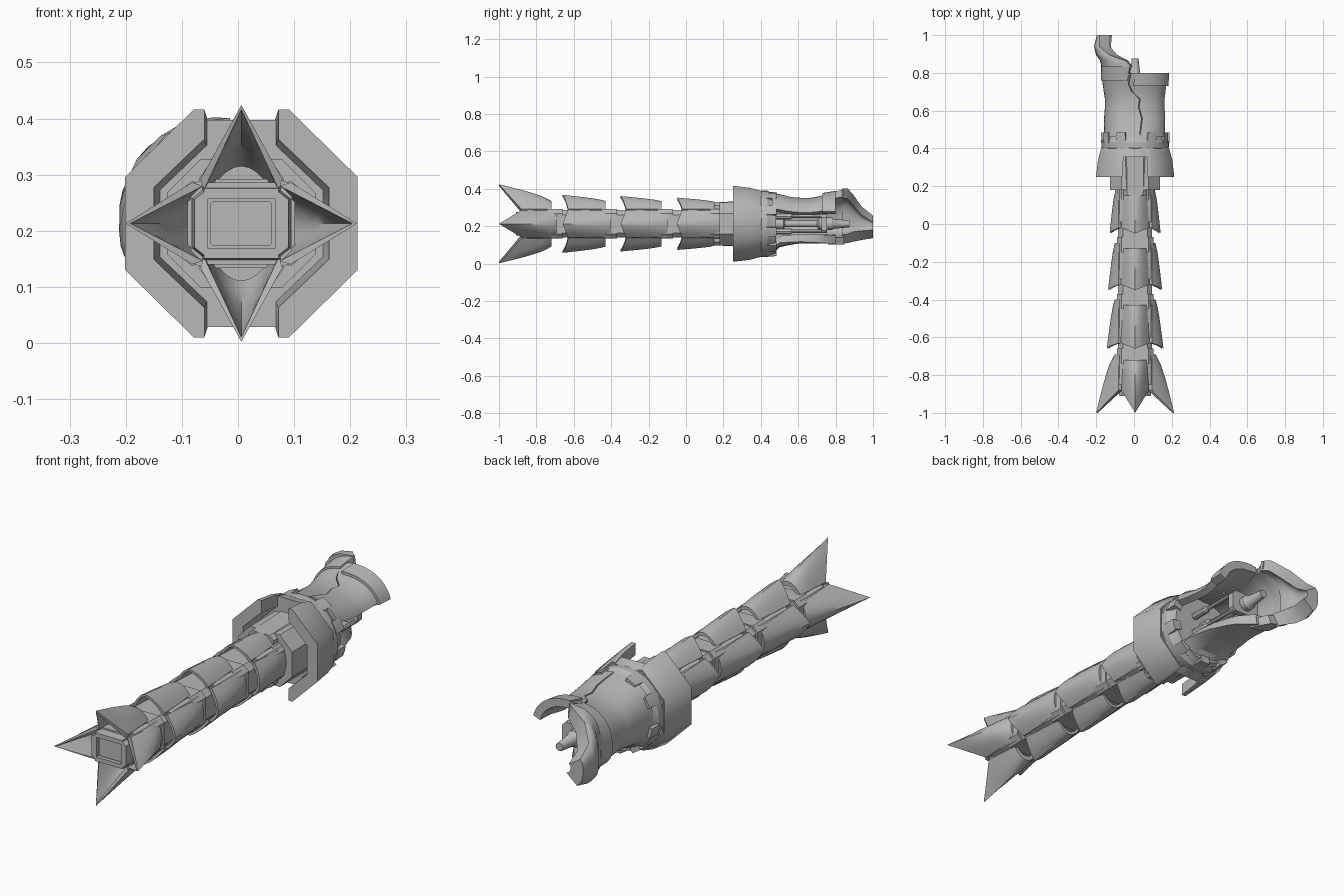
import bpy, bmesh, math

if "Cube" in bpy.data.objects:
    bpy.data.objects.remove(bpy.data.objects["Cube"])

CX, CZ = 0.006, 0.213          # long axis of the model
metal = bpy.data.materials.new("grey_metal")
metal.diffuse_color = (0.48, 0.48, 0.48, 1)
metal.use_nodes = True
metal.node_tree.nodes["Principled BSDF"].inputs["Base Color"].default_value = metal.diffuse_color


def loft(name, sections, angle=32):
    """Skin a list of equal closed loops and cap both ends."""
    bm = bmesh.new()
    rings = [[bm.verts.new(p) for p in s] for s in sections]
    n = len(rings[0])
    for a, b in zip(rings, rings[1:]):
        for i in range(n):
            j = (i + 1) % n
            bm.faces.new((a[i], a[j], b[j], b[i]))
    for r in (rings[0], rings[-1]):
        bm.faces.new(r)
    bmesh.ops.recalc_face_normals(bm, faces=bm.faces)
    me = bpy.data.meshes.new(name)
    bm.to_mesh(me)
    bm.free()
    me.materials.append(metal)
    ob = bpy.data.objects.new(name, me)
    bpy.context.collection.objects.link(ob)
    bpy.ops.object.select_all(action='DESELECT')
    ob.select_set(True)
    bpy.context.view_layer.objects.active = ob
    bpy.ops.object.shade_smooth_by_angle(angle=math.radians(angle))
    return ob


def bulge(v, p):
    return math.copysign(abs(v) ** p, v)


def arc_shell(name, stations, steps=20, p=0.85):
    """Curved plate: stations are (y, rx, rz above, rz below, thickness, start, end degrees)."""
    secs = []
    for y, rx, up, low, th, a0, a1 in stations:
        out, inn = [], []
        for i in range(steps + 1):
            a = math.radians(a0 + (a1 - a0) * i / steps)
            cx, sz = bulge(math.cos(a), p), bulge(math.sin(a), p)
            rz = up if sz > 0 else low
            out.append((CX + rx * cx, y, CZ + rz * sz))
            inn.append((CX + (rx - th) * cx, y, CZ + (rz - th) * sz))
        secs.append(out + inn[::-1])
    return loft(name, secs)


def prism(name, outline, stations, angle=32):
    """Outline (x, z about the axis) carried along y; stations are (y, scale)."""
    return loft(name, [[(CX + x * s, y, CZ + z * s) for x, z in outline] for y, s in stations], angle)


def chamfered(w, h, c):
    return [(w, h - c), (w - c, h), (c - w, h), (-w, h - c),
            (-w, c - h), (c - w, -h), (w - c, -h), (w, c - h)]


def turned(name, x, z, profile, n=12):
    """Round part along y from (y, radius) pairs."""
    return loft(name, [[(x + r * math.cos(math.tau * i / n), y, z + r * math.sin(math.tau * i / n))
                        for i in range(n)] for y, r in profile])


def petal(name, turn, rear, shoulder, tip, ridge, edge, width, sharp, drop):
    """Pointed armour plate flaring forward; turn 0 is the top side."""
    secs, us = [], [i / 4 for i in range(-4, 5)]
    c, s = math.cos(turn), math.sin(turn)
    for k in range(7):
        t = k / 6
        top = ridge[0] + (ridge[1] - ridge[0]) * t ** 0.72
        w = width[0] + (width[1] - width[0]) * t ** 0.7
        out, inn = [], []
        for u in us:
            end = tip + (shoulder - tip) * abs(u)
            y = rear + (end - rear) * t
            mix = t * sharp
            f = (1 - u * u) * (1 - mix) + (1 - abs(u)) * mix
            r = edge + (top - edge) * f
            fall = drop * (1 - 0.6 * mix * (1 - abs(u)))
            for lst, rr, ww in ((out, r, w * u), (inn, r - fall, (w - 0.006) * u)):
                lst.append((CX + ww * c + rr * s, y, CZ - ww * s + rr * c))
        secs.append(out + inn[::-1])
    return loft(name, secs)


# barrel core, muzzle frame and muzzle block
prism("barrel_core", chamfered(0.09, 0.073, 0.025), [(-0.87, 1), (0.3, 1)])
for s in (-1, 1):
    prism("muzzle_side", [(s * 0.088, -0.045), (s * 0.088, 0.045), (s * 0.064, 0.064), (s * 0.064, -0.064)],
          [(-0.91, 0.95), (-0.86, 1)])
    prism("muzzle_rail", [(-0.07, s * 0.046), (0.07, s * 0.046), (0.07, s * 0.066), (-0.07, s * 0.066)],
          [(-0.91, 0.95), (-0.86, 1)])
prism("muzzle_block", chamfered(0.055, 0.039, 0.004), [(-0.90, 1), (-0.86, 1)])

# four tiers of four petals, with a low band behind each tier
tiers = [(-0.69, -0.88, -1.0, (0.114, 0.211), (0.06, 0.073), 1.0),
         (-0.40, -0.63, -0.66, (0.114, 0.155), (0.06, 0.076), 0.4),
         (-0.10, -0.32, -0.35, (0.113, 0.148), (0.06, 0.075), 0.4),
         (0.18, -0.02, -0.05, (0.110, 0.140), (0.06, 0.074), 0.4)]
sides = ("top", "right", "bottom", "left")
for n, (rear, sh, tip, ridge, width, sharp) in enumerate(tiers):
    for i, side in enumerate(sides):
        lateral = i % 2
        rg = (ridge[0] + (-0.006 if lateral else 0.008), ridge[1] - (0.005 if lateral else 0))
        petal(f"petal_{side}_{n + 1}", i * math.pi / 2, rear if lateral else rear - 0.03, sh, tip, rg,
              0.088 if lateral else 0.079, width, sharp, 0.02 if n == 0 else 0.013)
    prism("tier_band", chamfered(0.096, 0.079, 0.024), [(rear - 0.05, 1), (rear + 0.03, 1)])
    # slim corner rails running under the plates
    for sx in (-1, 1):
        for sz in (-1, 1):
            prism("corner_rail", [(sx * 0.066, sz * 0.055), (sx * 0.09, sz * 0.06),
                                  (sx * 0.083, sz * 0.071), (sx * 0.066, sz * 0.077)],
                  [(sh + 0.03, 1.02), (rear, 0.99)])

# neck block in front of the collar
prism("neck_block", chamfered(0.132, 0.115, 0.06), [(0.18, 1), (0.36, 1)])
prism("neck_ridge", chamfered(0.065, 0.122, 0.02), [(0.15, 0.95), (0.36, 1)])

# eight-sided collar: two halves, notched at top and bottom, with a full ring behind
half = [(0.066, 0.203), (0.085, 0.203), (0.207, 0.083), (0.207, -0.083), (0.085, -0.203), (0.066, -0.203),
        (0.066, -0.15), (0.156, -0.064), (0.156, 0.064), (0.066, 0.15)]
for sx, side in ((-1, "left"), (1, "right")):
    prism("collar_" + side, [(sx * x, z) for x, z in half], [(0.25, 1), (0.34, 0.95), (0.40, 0.87)], 50)
prism("collar_back", chamfered(0.188, 0.186, 0.112), [(0.355, 0.99), (0.405, 0.93)], 50)

# round receiver ring with locking teeth
turned("receiver_ring", CX, CZ, [(0.39, 0.168), (0.405, 0.178), (0.435, 0.178), (0.45, 0.168), (0.48, 0.16)], 40)
for a in (25, 60, 115, 150, 195, 235, 270, 310, 345):
    arc_shell("ring_tooth", [(0.43, 0.182, 0.177, 0.177, 0.04, a - 9, a + 9),
                             (0.485, 0.182, 0.177, 0.172, 0.04, a - 8, a + 8)], 4, 1)

# body shell: jagged seam on top, flatter underside, open on the lower right
# columns: y, half width, height above, depth below, seam angle, lower edge angle
seam = [(0.46, 0.168, 0.165, 0.165, 84, 310), (0.50, 0.164, 0.157, 0.125, 82, 308),
        (0.56, 0.165, 0.142, 0.112, 80, 302), (0.62, 0.160, 0.136, 0.104, 85, 296),
        (0.66, 0.160, 0.136, 0.103, 83, 290), (0.70, 0.166, 0.142, 0.102, 93, 284),
        (0.74, 0.172, 0.152, 0.102, 98, 276), (0.80, 0.176, 0.170, 0.106, 95, 262)]
arc_shell("left_shell", [(y, rx, up, lo, 0.03, a + 1, e) for y, rx, up, lo, a, e in seam], 28)
arc_shell("right_shell", [(y, rx + 0.006, up + 0.003, lo, 0.03, 26 - 4 * math.sin((y - 0.46) * 9), a)
                          for y, rx, up, lo, a, e in seam], 14)
# raised rims at the rear of the shell
arc_shell("right_rim", [(0.73, 0.186, 0.165, 0.12, 0.035, 20, 92),
                        (0.80, 0.188, 0.176, 0.12, 0.035, 18, 90)], 12)
arc_shell("left_rim", [(0.76, 0.180, 0.166, 0.112, 0.035, 100, 266),
                       (0.845, 0.182, 0.186, 0.115, 0.04, 96, 252)], 20)
# thick lip along the lower edge of the opening
arc_shell("opening_lower_lip", [(y, rx + 0.003, up, lo + 0.002, 0.045, e - 16, e + 2)
                                for y, rx, up, lo, a, e in seam], 4)

# broken rear claw reaching back on the left
arc_shell("rear_claw", [(0.835, 0.180, 0.188, 0.114, 0.05, 92, 245), (0.865, 0.186, 0.19, 0.116, 0.055, 98, 236),
                        (0.895, 0.208, 0.172, 0.118, 0.065, 122, 226), (0.94, 0.218, 0.13, 0.115, 0.065, 144, 220),
                        (1.0, 0.203, 0.075, 0.105, 0.06, 154, 218)], 8, 0.65)

# inner mechanism seen through the opening
turned("inner_rod", CX, CZ, [(0.46, 0.03), (0.52, 0.03), (0.53, 0.018), (0.70, 0.018), (0.71, 0.034),
                             (0.78, 0.034), (0.79, 0.027), (0.875, 0.018)])
for dx, dz in ((0.055, 0.04), (0.055, -0.04), (-0.055, 0.04), (-0.055, -0.04)):
    turned("inner_strut", CX + dx, CZ + dz, [(0.46, 0.016), (0.56, 0.016), (0.57, 0.009), (0.74, 0.009)], 8)
prism("rod_bracket", chamfered(0.07, 0.05, 0.015), [(0.725, 1), (0.755, 1)])
